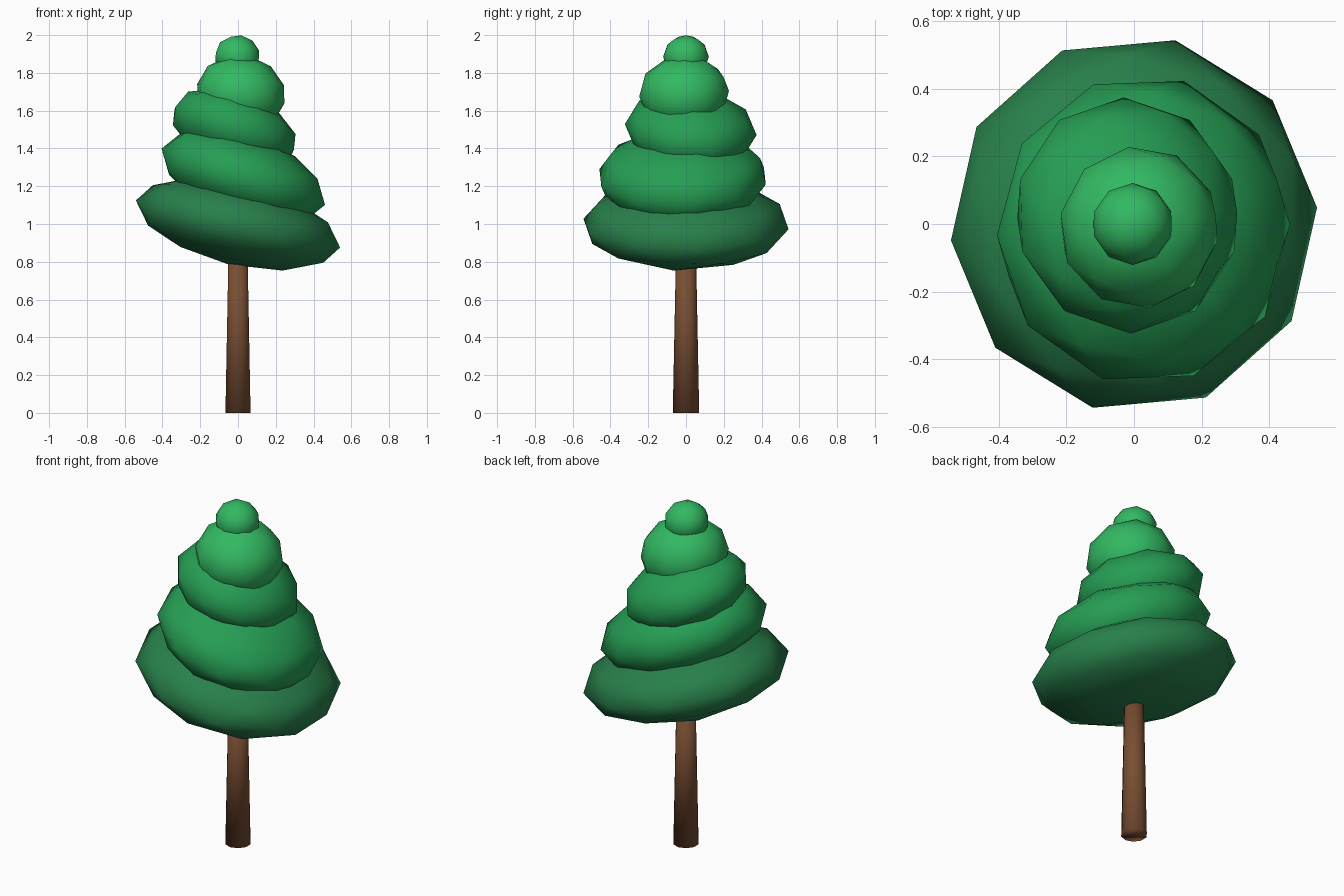
import bpy
from math import radians
from mathutils import Matrix

cube = bpy.data.objects.get("Cube")
if cube:
    bpy.data.objects.remove(cube, do_unlink=True)


def make_material(name, rgb):
    mat = bpy.data.materials.new(name)
    mat.use_nodes = True
    mat.diffuse_color = (*rgb, 1)
    bsdf = next(n for n in mat.node_tree.nodes if n.type == "BSDF_PRINCIPLED")
    bsdf.inputs["Base Color"].default_value = (*rgb, 1)
    return mat


dark_green = make_material("dark green", (0.021, 0.216, 0.070))
mid_green = make_material("mid green", (0.019, 0.342, 0.089))
light_green = make_material("light green", (0.032, 0.485, 0.122))
bark_brown = make_material("bark brown", (0.191, 0.076, 0.032))


def finish(name, mat):
    obj = bpy.context.object
    obj.name = name
    obj.data.materials.append(mat)
    bpy.ops.object.shade_smooth()
    return obj


# Foliage tier: flattened low-poly ball, spun on its axis, then tipped down toward +x
def foliage(name, mat, centre, radius, half_height, tilt, lean, spin):
    bpy.ops.mesh.primitive_ico_sphere_add(subdivisions=2, radius=1)
    obj = finish(name, mat)
    obj.data.transform(
        Matrix.Translation(centre)
        @ Matrix.Rotation(radians(tilt), 4, "Y")
        @ Matrix.Rotation(radians(lean), 4, "X")
        @ Matrix.Rotation(radians(spin), 4, "Z")
        @ Matrix.Diagonal((radius, radius, half_height, 1)))


foliage("bottom_foliage", dark_green, (0, 0, 1.0), 0.557, 0.22, 13, 0, 23)
foliage("lower_foliage", mid_green, (0.028, -0.018, 1.25), 0.458, 0.225, 19, 0, 20)
foliage("middle_foliage", mid_green, (-0.02, 0.025, 1.5), 0.35, 0.2, 20, -5, 0)
foliage("upper_foliage", light_green, (0.015, -0.01, 1.69), 0.24, 0.205, 12, 2, 8)
foliage("top_foliage", light_green, (-0.004, 0, 1.885), 0.121, 0.116, 10, 0, 0)

# Tapered trunk reaching up inside the foliage
bpy.ops.mesh.primitive_cone_add(vertices=10, radius1=0.07, radius2=0.052,
                                depth=0.9, location=(0, 0, 0.45))
finish("trunk", bark_brown)
